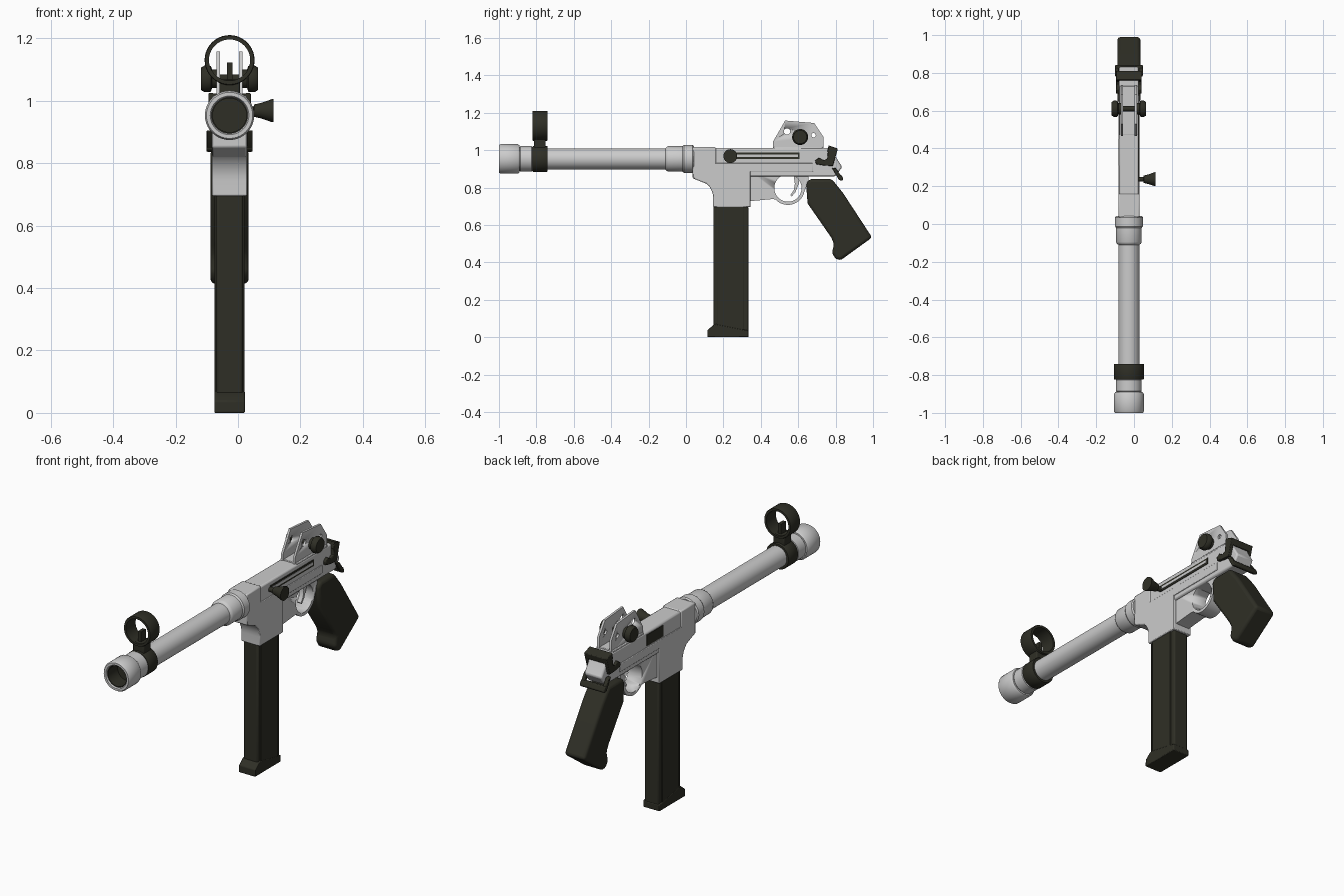
import bpy, bmesh, math
from mathutils import Vector, Matrix

CX, BZ = -0.027, 0.953       # centre plane and barrel axis height


def material(name, rgb):
    m = bpy.data.materials.new(name)
    m.diffuse_color = (*rgb, 1)
    return m


LIGHT = material("light_grey_metal", (0.60, 0.60, 0.60))
DARK = material("dark_olive_black", (0.028, 0.028, 0.019))


def finish(name, bm, mat, bevel=0, seg=2, smooth=True):
    bmesh.ops.recalc_face_normals(bm, faces=bm.faces)
    me = bpy.data.meshes.new(name)
    bm.to_mesh(me)
    bm.free()
    ob = bpy.data.objects.new(name, me)
    bpy.context.collection.objects.link(ob)
    me.materials.append(mat)
    if bevel:
        b = ob.modifiers.new("bevel", 'BEVEL')
        b.width, b.segments, b.limit_method = bevel, seg, 'ANGLE'
        b.angle_limit = math.radians(35)
    if smooth:
        bpy.ops.object.select_all(action='DESELECT')
        ob.select_set(True)
        bpy.context.view_layer.objects.active = ob
        bpy.ops.object.shade_smooth_by_angle(angle=math.radians(35))
    return ob


def slab(name, pts, x0, x1, mat, bevel=0, seg=2):
    """Side profile of (y, z) points extruded across x."""
    bm = bmesh.new()
    f = bm.faces.new([bm.verts.new((x0, y, z)) for y, z in pts])
    r = bmesh.ops.extrude_face_region(bm, geom=[f])
    bmesh.ops.translate(bm, vec=(x1 - x0, 0, 0),
                        verts=[v for v in r["geom"] if isinstance(v, bmesh.types.BMVert)])
    return finish(name, bm, mat, bevel, seg)


def box(name, x0, x1, y0, y1, z0, z1, mat, bevel=0):
    return slab(name, [(y0, z0), (y1, z0), (y1, z1), (y0, z1)], x0, x1, mat, bevel)


def lathe(name, prof, origin, axis, mat, n=40, closed=False):
    """Spin (radius, distance) points about an axis through origin."""
    a = Vector(axis)
    q = Vector((0, 0, 1)).rotation_difference(a).to_matrix().to_4x4()
    bm = bmesh.new()
    rings = []
    for r, d in prof:
        rings.append([bm.verts.new((r * math.cos(2 * math.pi * i / n),
                                    r * math.sin(2 * math.pi * i / n), d)) for i in range(n)])
    pairs = list(zip(rings, rings[1:]))
    if closed:
        pairs.append((rings[-1], rings[0]))
    for p, s in pairs:
        for i in range(n):
            j = (i + 1) % n
            bm.faces.new((p[i], p[j], s[j], s[i]))
    if not closed:
        bm.faces.new(rings[0])
        bm.faces.new(rings[-1])
    bm.transform(Matrix.Translation(origin) @ q)
    return finish(name, bm, mat)


def cut(ob, cutter):
    b = ob.modifiers.new("cut", 'BOOLEAN')
    b.object, b.operation, b.solver = cutter, 'DIFFERENCE', 'EXACT'
    cutter.hide_render = True
    cutter.hide_set(True)


def hole(ob, y, z, r, n=32):
    cut(ob, lathe("hole_cutter", [(r, -0.3), (r, 0.3)], (CX, y, z), (1, 0, 0), LIGHT, n))


def arc(cy, cz, r, a0, a1, n):
    return [(cy + r * math.cos(math.radians(a0 + (a1 - a0) * i / n)),
             cz + r * math.sin(math.radians(a0 + (a1 - a0) * i / n))) for i in range(n + 1)]


# Barrel with muzzle sleeve and rear collar
lathe("barrel", [(0.058, -0.90), (0.060, -0.895), (0.068, -0.885), (0.068, -0.825), (0.056, -0.815),
                 (0.056, -0.11), (0.063, -0.105), (0.068, -0.095), (0.068, -0.02),
                 (0.074, -0.012), (0.074, 0.035), (0.068, 0.042)],
      (CX, 0, BZ), (0, 1, 0), LIGHT)
lathe("muzzle_sleeve", [(0.058, -0.992), (0.062, -1.0), (0.074, -1.0), (0.079, -0.992), (0.079, -0.90),
                        (0.072, -0.89), (0.058, -0.89)],
      (CX, 0, BZ), (0, 1, 0), LIGHT, closed=True)
lathe("bore_lining", [(0.0582, -0.992), (0.0582, -0.902), (0.054, -0.902), (0.054, -0.992)],
      (CX, 0, BZ), (0, 1, 0), DARK, closed=True)
lathe("bore_end", [(0.0575, -0.91), (0.0575, -0.902)], (CX, 0, BZ), (0, 1, 0), DARK)

# Front sight: clamp, neck, hood and post
lathe("sight_clamp", [(0.05, -0.82), (0.067, -0.82), (0.07, -0.815), (0.07, -0.745),
                      (0.067, -0.74), (0.05, -0.74)], (CX, 0, BZ), (0, 1, 0), DARK, closed=True)
box("sight_neck", CX - 0.033, CX + 0.033, -0.812, -0.75, 1.0, 1.068, DARK, 0.006)
lathe("sight_hood", [(0.066, -0.822), (0.078, -0.822), (0.08, -0.818), (0.08, -0.744),
                     (0.078, -0.74), (0.066, -0.74)], (CX, 0, 1.13), (0, 1, 0), DARK, closed=True)
box("sight_post", CX - 0.009, CX + 0.009, -0.80, -0.76, 1.05, 1.122, DARK)

# Receiver: upper body, wider front block, lower rail
slab("upper_receiver", [(0.04, 0.86), (0.66, 0.86), (0.80, 0.86), (0.835, 0.91), (0.80, 0.965),
                        (0.78, 1.012), (0.04, 1.012)], CX - 0.052, CX + 0.052, LIGHT, 0.008)
slab("receiver_front", [(0.035, 0.85), (0.16, 0.80), (0.16, 1.016), (0.035, 1.016)],
     CX - 0.056, CX + 0.056, LIGHT, 0.006)
box("lower_rail", CX - 0.056, CX + 0.056, 0.15, 0.68, 0.885, 0.93, LIGHT, 0.003)

# Magazine well with concave front
slab("magazine_well", [(0.345, 0.695), (0.345, 0.90), (0.04, 0.90), (0.036, 0.85)]
     + arc(0.045, 0.745, 0.1, 80, 0, 8) + [(0.145, 0.695)],
     CX - 0.056, CX + 0.056, LIGHT, 0.004)

# Trigger housing and round guard
housing = slab("trigger_housing", [(0.34, 0.89), (0.34, 0.727), (0.46, 0.738)]
               + arc(0.545, 0.797, 0.09, 222, 350, 14) + [(0.655, 0.83), (0.655, 0.89)],
               CX - 0.042, CX + 0.042, LIGHT)
hole(housing, 0.545, 0.797, 0.073)
slab("trigger", [(0.575, 0.868), (0.605, 0.868), (0.603, 0.82), (0.585, 0.775), (0.565, 0.752),
                 (0.558, 0.760), (0.576, 0.785), (0.582, 0.82)], CX - 0.012, CX + 0.012, LIGHT)

# Magazine: core with narrower front and rear ribs, plus foot
box("magazine", CX - 0.048, CX + 0.048, 0.165, 0.308, 0.0, 0.70, DARK, 0.003)
box("magazine_edges", CX - 0.043, CX + 0.043, 0.147, 0.333, 0.0, 0.70, DARK, 0.008)
slab("magazine_foot", [(0.115, 0), (0.335, 0), (0.335, 0.035), (0.16, 0.07), (0.147, 0.065),
                       (0.115, 0.038)], CX - 0.049, CX + 0.049, DARK, 0.004)

# Pistol grip
slab("grip", [(0.642, 0.82), (0.66, 0.845), (0.78, 0.845), (0.80, 0.82), (0.84, 0.77), (0.995, 0.533),
              (0.825, 0.41), (0.80, 0.42), (0.78, 0.45), (0.792, 0.50), (0.775, 0.535), (0.65, 0.715)],
     CX - 0.061, CX + 0.061, DARK, 0.016, 3)

# Rear sight plates with holes, crossed by a knobbed pin
for side in (-1, 1):
    x = CX + side * 0.036
    plate = slab("rear_sight_plate", [(0.465, 1.0), (0.465, 1.045), (0.53, 1.158), (0.685, 1.145),
                                      (0.735, 1.07), (0.735, 1.0)], x - 0.006, x + 0.006, LIGHT)
    hole(plate, 0.54, 1.10, 0.017, 20)
    hole(plate, 0.682, 1.08, 0.012, 20)
    lathe("sight_knob", [(0.030, 0.038), (0.030, 0.056), (0.041, 0.060), (0.043, 0.066), (0.043, 0.080),
                         (0.036, 0.091)], (CX, 0.61, 1.07), (side, 0, 0), DARK, 20)
lathe("sight_pin", [(0.014, -0.05), (0.014, 0.05)], (CX, 0.61, 1.07), (1, 0, 0), DARK, 16)
box("rear_sight_base", CX - 0.05, CX + 0.05, 0.47, 0.73, 1.0, 1.018, LIGHT, 0.003)

# Charging slot, guide rod and flared handle on the right side
XR = CX + 0.052
box("charging_slot", XR - 0.002, XR + 0.003, 0.235, 0.607, 0.953, 0.987, DARK)
box("slot_rod", XR, XR + 0.005, 0.25, 0.598, 0.963, 0.977, LIGHT)
lathe("charging_handle", [(0.013, 0.0), (0.013, 0.025), (0.020, 0.027), (0.025, 0.05), (0.037, 0.084),
                          (0.037, 0.089)], (XR, 0.237, 0.968), (1, 0, 0), DARK, 24)

# Ejection port on the left side
box("ejection_port", CX - 0.055, CX - 0.05, 0.31, 0.45, 0.938, 0.998, DARK)

# Rear latch: hooked side arms joined by a top bar
HOOK = [(0.762, 1.025), (0.812, 1.008), (0.785, 0.915), (0.735, 0.918), (0.695, 0.925),
        (0.69, 0.945), (0.712, 0.96), (0.735, 0.945), (0.755, 0.955), (0.758, 0.985)]
for side in (-1, 1):
    slab("latch_arm", HOOK, CX + side * 0.05, CX + side * 0.068, DARK, 0.003)
slab("latch_bar", [(0.762, 1.025), (0.812, 1.008), (0.803, 0.975), (0.755, 0.99)],
     CX - 0.068, CX + 0.068, DARK, 0.004)

# Lower rear sling loop
LOOP = [(0.78, 0.905), (0.80, 0.905), (0.842, 0.845), (0.835, 0.835), (0.815, 0.845)]
for side in (-1, 1):
    slab("loop_arm", LOOP, CX + side * 0.054, CX + side * 0.074, DARK, 0.004)
slab("loop_bar", [(0.808, 0.865), (0.83, 0.868), (0.842, 0.845), (0.835, 0.835), (0.815, 0.842)],
     CX - 0.074, CX + 0.074, DARK, 0.004)
